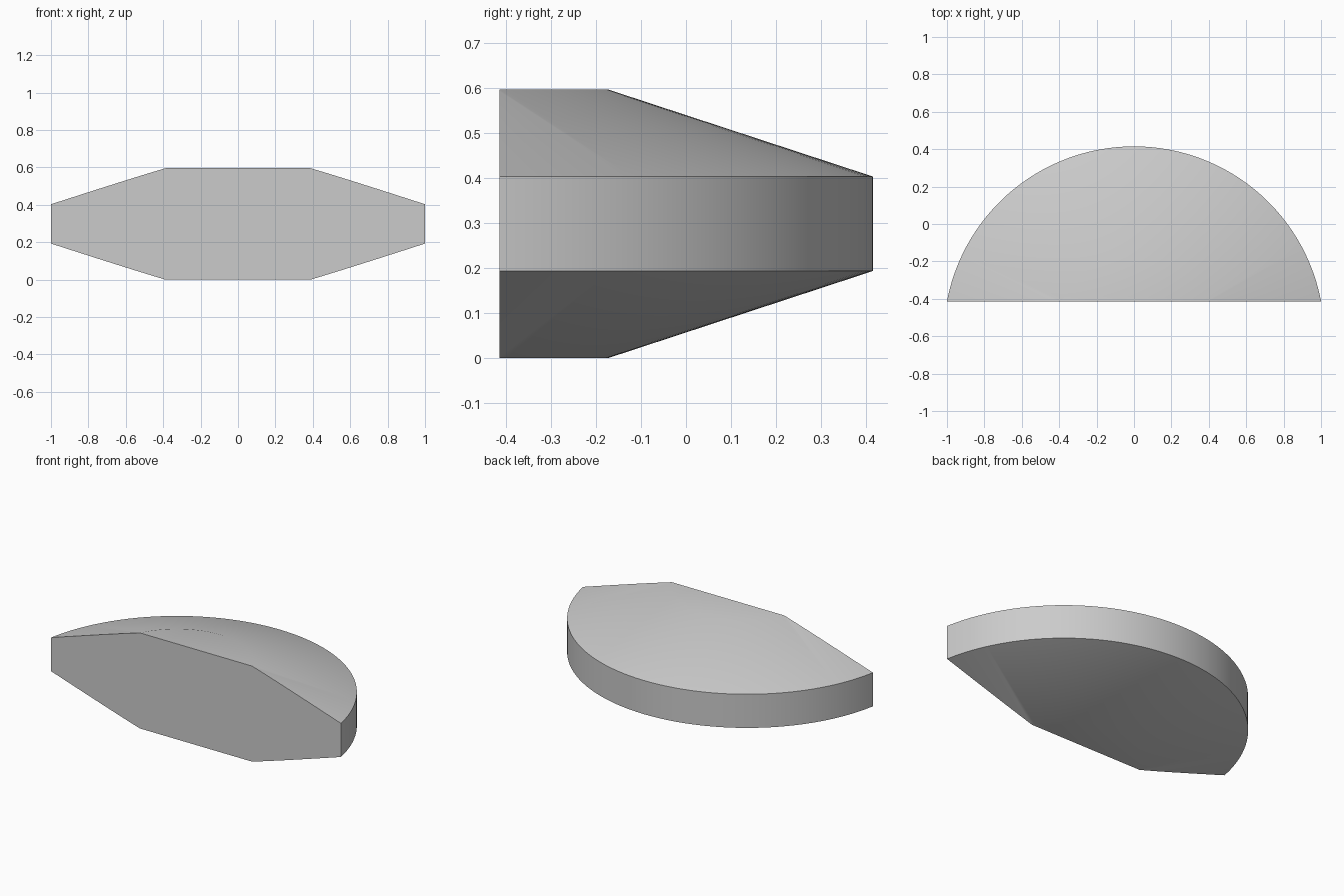
import bpy
import bmesh
import math
from mathutils import Matrix

if "Cube" in bpy.data.objects:
    bpy.data.objects.remove(bpy.data.objects["Cube"], do_unlink=True)

# Plain grey material
grey = bpy.data.materials.new("plain_grey")
grey.use_nodes = True
colour = (0.6, 0.6, 0.6, 1)
grey.diffuse_color = colour
grey.node_tree.nodes["Principled BSDF"].inputs["Base Color"].default_value = colour

# Turned disc: a straight rim with a shallow cone above and below
SEGMENTS = 128
CENTRE_Y = -0.603
FRONT_Y = -0.414
PROFILE = [(0.431, 0), (1.018, 0.193), (1.018, 0.403), (0.431, 0.596)]

bm = bmesh.new()
rings = []
for radius, z in PROFILE:
    place = Matrix.Translation((0, CENTRE_Y, z))
    rings.append(bmesh.ops.create_circle(bm, segments=SEGMENTS, radius=radius, matrix=place)["verts"])
for low, high in zip(rings, rings[1:]):
    for i in range(SEGMENTS):
        j = (i + 1) % SEGMENTS
        bm.faces.new((low[i], low[j], high[j], high[i]))
bm.faces.new(rings[0])
bm.faces.new(rings[-1])

# Slice off the front with a flat cut and close it
cut = bmesh.ops.bisect_plane(bm, geom=bm.verts[:] + bm.edges[:] + bm.faces[:],
                             plane_co=(0, FRONT_Y, 0), plane_no=(0, -1, 0), clear_outer=True)
edges = [e for e in cut["geom_cut"] if isinstance(e, bmesh.types.BMEdge)]
bmesh.ops.contextual_create(bm, geom=edges)
bmesh.ops.recalc_face_normals(bm, faces=bm.faces[:])

mesh = bpy.data.meshes.new("bevelled_disc_segment")
bm.to_mesh(mesh)
bm.free()
mesh.materials.append(grey)
segment = bpy.data.objects.new("bevelled_disc_segment", mesh)
bpy.context.collection.objects.link(segment)

# Soft shading over the cones, sharp at the rim and the cut
bpy.ops.object.select_all(action="DESELECT")
segment.select_set(True)
bpy.context.view_layer.objects.active = segment
bpy.ops.object.shade_smooth_by_angle(angle=math.radians(30))
